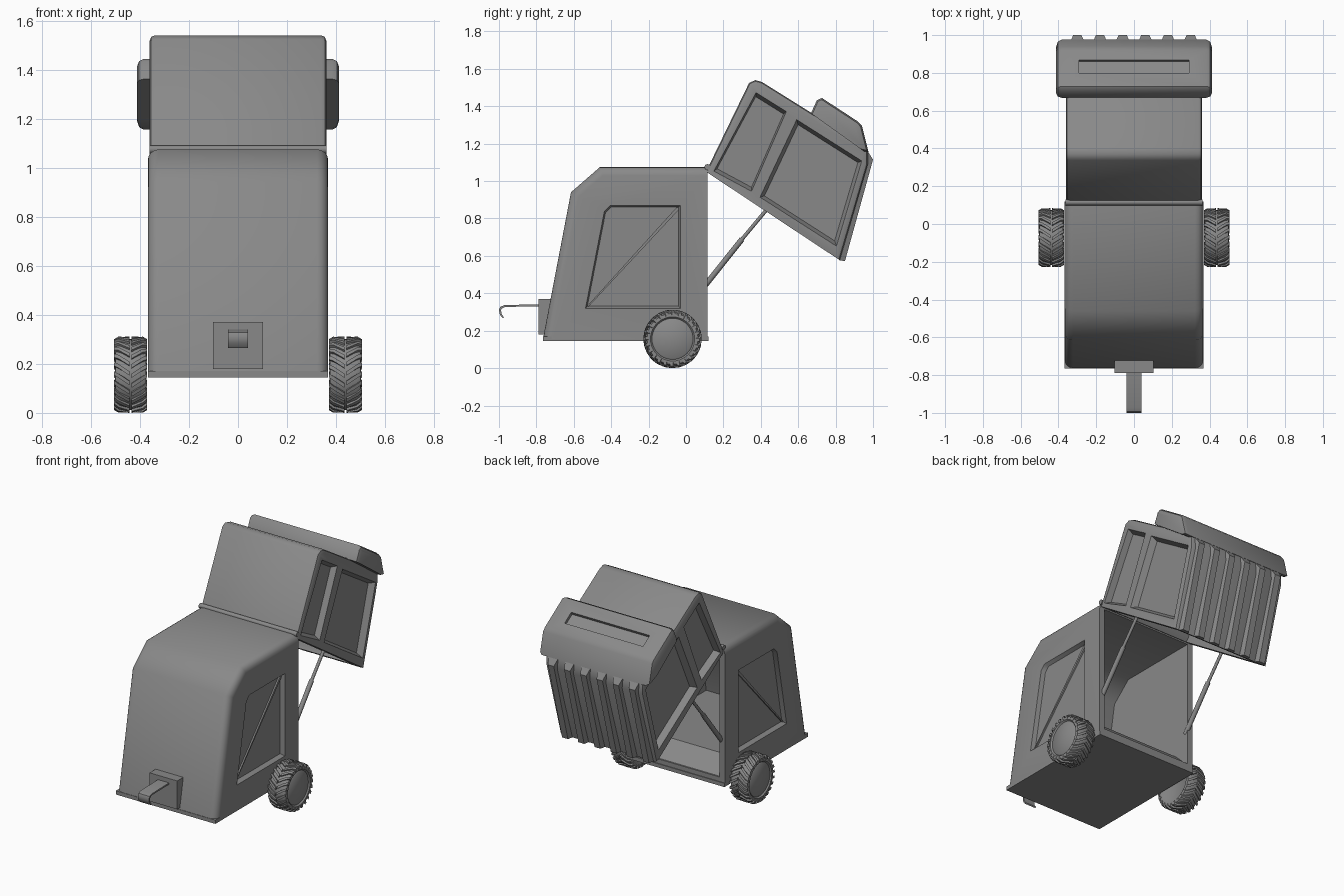
import bpy, bmesh
from math import sin, cos, pi, radians
from mathutils import Vector

old = bpy.data.objects.get("Cube")
if old:
    bpy.data.objects.remove(old, do_unlink=True)

COLOUR = (0.25, 0.25, 0.25, 1)
grey = bpy.data.materials.new("plain_grey")
grey.use_nodes = True
grey.diffuse_color = COLOUR
for node in grey.node_tree.nodes:
    if node.type == 'BSDF_PRINCIPLED':
        node.inputs["Base Color"].default_value = COLOUR
        node.inputs["Roughness"].default_value = 0.7

parts = []


def finish(name, bm):
    bmesh.ops.recalc_face_normals(bm, faces=bm.faces)
    mesh = bpy.data.meshes.new(name)
    bm.to_mesh(mesh)
    bm.free()
    mesh.materials.append(grey)
    ob = bpy.data.objects.new(name, mesh)
    bpy.context.collection.objects.link(ob)
    parts.append(ob)
    return ob


def prism(name, pts, x0, x1, shrink=1.0, bevel=0, segments=1, rule=None):
    """Extrude a (y, z) profile along x; shrink scales the x0 end; bevel rounds side rims."""
    bm = bmesh.new()
    mid = sum((Vector(p) for p in pts), Vector((0, 0))) / len(pts)
    rings = []
    for x, s in ((x0, shrink), (x1, 1)):
        ring = []
        for p in pts:
            q = mid + (Vector(p) - mid) * s
            ring.append(bm.verts.new((x, q.x, q.y)))
        rings.append(ring)
        bm.faces.new(ring)
    a, b = rings
    for i in range(len(pts)):
        j = (i + 1) % len(pts)
        bm.faces.new((a[i], a[j], b[j], b[i]))
    if bevel:
        rims = [e for e in bm.edges
                if abs(e.verts[0].co.x - e.verts[1].co.x) < 1e-5
                and (rule is None or rule((e.verts[0].co + e.verts[1].co) / 2))]
        bmesh.ops.bevel(bm, geom=rims, offset=bevel, segments=segments,
                        profile=0.5, affect='EDGES', clamp_overlap=True)
    return finish(name, bm)


def cut(ob, cutters):
    for c in cutters:
        mod = ob.modifiers.new("cut", 'BOOLEAN')
        mod.operation, mod.solver, mod.object = 'DIFFERENCE', 'EXACT', c
    dg = bpy.context.evaluated_depsgraph_get()
    dg.update()
    ob_mesh = bpy.data.meshes.new_from_object(ob.evaluated_get(dg))
    ob.modifiers.clear()
    ob.data = ob_mesh
    for c in cutters:
        parts.remove(c)
        bpy.data.objects.remove(c, do_unlink=True)


def rod(name, p, q, radius):
    p, q = Vector(p), Vector(q)
    bm = bmesh.new()
    bmesh.ops.create_cone(bm, cap_ends=True, segments=12, radius1=radius,
                          radius2=radius, depth=(q - p).length)
    bm.transform((q - p).to_track_quat('Z', 'Y').to_matrix().to_4x4())
    bmesh.ops.translate(bm, verts=bm.verts, vec=(p + q) / 2)
    return finish(name, bm)


# Hollow main body with an open back and recessed side windows
body = prism("body_shell",
             [(-.765, .155), (-.615, .94), (-.46, 1.075), (.115, 1.075), (.115, .155)],
             -.368, .368, bevel=.045, segments=4,
             rule=lambda m: m.z > .2 and m.y < .1)
cavity = prism("cavity",
               [(-.7, .2), (-.575, .92), (-.445, 1.035), (.2, 1.035), (.2, .2)], -.328, .328)
window = [(-.54, .315), (-.438, .84), (-.406, .872), (-.027, .872), (-.027, .315)]
cut(body, [cavity] + [prism("window", window, s * .34, s * .375, .95) for s in (-1, 1)])
prism("base_plate", [(-.765, .145), (-.765, .17), (.12, .17), (.12, .145)], -.368, .368)
prism("ramp_floor", [(-.7, .19), (-.682, .3), (0, .3), (.105, .2), (.105, .19)], -.335, .335)
for side, s in (("left", 1), ("right", -1)):
    prism(side + "_window_brace",
          [(-.53, .33), (-.52, .33), (-.04, .845), (-.04, .86), (-.05, .86)], s * .335, s * .35)

# Raised rear lid: hollow, open underneath, two recessed panels on each side
lid = prism("lid_shell",
            [(.107, 1.05), (.337, 1.524), (.37, 1.54), (.406, 1.53), (.955, 1.187),
             (.972, 1.16), (.972, 1.09), (.822, .577)],
            -.36, .36, bevel=.02, segments=2,
            rule=lambda m: m.z > 1.06 * 1.2 or m.y > .85)
hollow = prism("hollow",
               [(.07, .96), (.16, 1.06), (.37, 1.48), (.41, 1.485), (.925, 1.15),
                (.79, .63), (.73, .53)], -.3, .3)
panels = ([(.145, 1.05), (.375, 1.478), (.54, 1.375), (.35, .94)],
          [(.39, .912), (.59, 1.335), (.945, 1.11), (.807, .645)])
cut(lid, [hollow] + [prism("panel", p, s * .32, s * .37, .9) for p in panels for s in (-1, 1)])
rod("lid_hinge", (-.362, .115, 1.075), (.362, .115, 1.075), .016)

# Tapered ribs on the back of the lid
for i in range(6):
    x = -.3 + .12 * i
    rib = prism("lid_rib", [(.968, 1.165), (1, 1.115), (.85, .572), (.82, .577)],
                x - .036, x + .036)
    for v in rib.data.vertices:
        if v.index % 4 in (1, 2):
            v.co.x = x + (v.co.x - x) * .6

# Wide cap on top of the lid with a shallow slot
cap = prism("lid_cap", [(.668, 1.362), (.70, 1.433), (.727, 1.444), (.92, 1.318),
                        (.941, 1.295), (.976, 1.155), (.95, 1.16)],
            -.412, .412, bevel=.035, segments=2, rule=lambda m: m.z > 1.3 or m.y > .94)
slot = prism("slot", [(.789, 1.38), (.811, 1.42), (.881, 1.373), (.859, 1.335)], -.29, .29)
cut(cap, [slot])

# Gas struts holding the lid open
for side, s in (("left", 1), ("right", -1)):
    low, joint, high = [(s * .335, y, z) for y, z in ((.085, .42), (.3, .69), (.45, .87))]
    rod(side + "_strut_sleeve", low, joint, .015)
    rod(side + "_strut_rod", joint, high, .01)

# Tow plate and bent hook
prism("tow_plate", [(-.788, .18), (-.788, .37), (-.69, .37), (-.74, .18)], -.102, .102)
prism("tow_hook", [(-.75, .342), (-.97, .337), (-.993, .328), (-1, .312), (-.995, .285),
                   (-.978, .265), (-.974, .272), (-.986, .29), (-.989, .31), (-.984, .319),
                   (-.967, .327), (-.75, .331)], -.041, .041)

# Wheels: turned tyre and hub, with chevron tread lugs
TYRE = [(-.055, 0), (-.055, .105), (-.064, .118), (-.062, .136), (-.045, .145), (-.004, .145),
        (.004, .145), (.045, .145), (.062, .136), (.064, .118), (.055, .11), (.06, .104), (.064, 0)]
STEPS, LUGS = 40, 24


def wheel_point(s, x, r, a):
    return (s * (.438 + x), -.072 + r * sin(a), .156 + r * cos(a))


for side, s in (("left", 1), ("right", -1)):
    bm = bmesh.new()
    rings = [[bm.verts.new(wheel_point(s, x, r, 2 * pi * k / STEPS)) for k in range(STEPS)]
             for x, r in TYRE]
    for a, b in zip(rings, rings[1:]):
        for k in range(STEPS):
            n = (k + 1) % STEPS
            bm.faces.new((a[k], a[n], b[n], b[k]))
    bmesh.ops.remove_doubles(bm, verts=bm.verts, dist=1e-5)
    finish(side + "_wheel", bm)

    bm = bmesh.new()
    for row in (-1, 1):
        for k in range(LUGS):
            base = 2 * pi * (k + row * .12) / LUGS
            corners = []
            for x, lean, top in ((.004, 0, .156), (.05, .2, .155), (.067, .27, .145)):
                for half in (-.055, .055):
                    for r in (top - .022, top):
                        corners.append(bm.verts.new(
                            wheel_point(s, row * x, r, base + lean + half)))
            for i in (0, 4):
                a = corners[i:i + 8]
                for f in ((0, 1, 5, 4), (2, 3, 7, 6), (1, 3, 7, 5), (0, 2, 6, 4)):
                    bm.faces.new([a[j] for j in f])
            for e in (0, 8):
                bm.faces.new([corners[e + j] for j in (0, 1, 3, 2)])
    finish(side + "_tread", bm)

# Smooth the soft forms while keeping hard edges
bpy.ops.object.select_all(action='DESELECT')
for ob in parts:
    ob.select_set(True)
bpy.context.view_layer.objects.active = body
bpy.ops.object.shade_smooth_by_angle(angle=radians(43))
